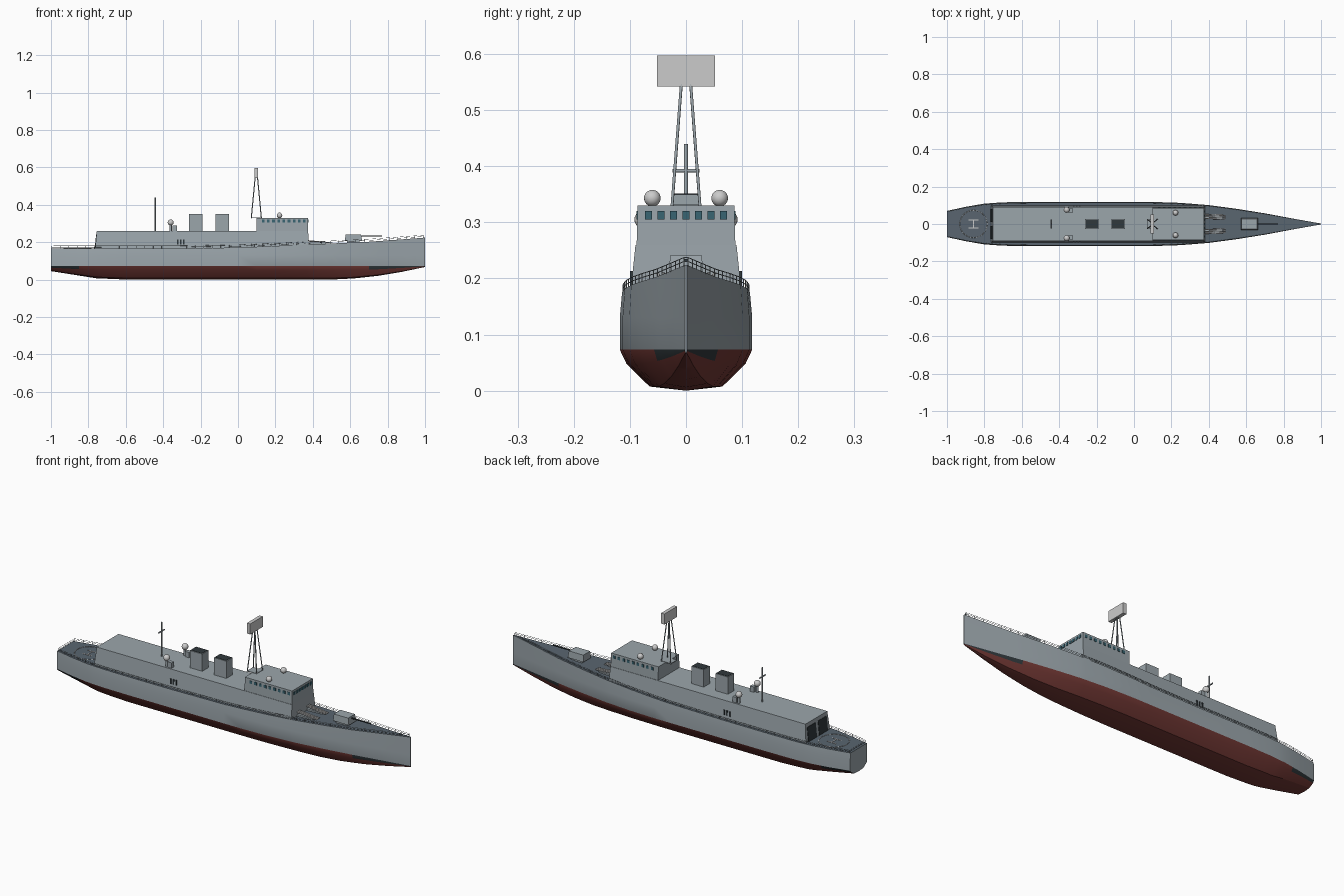
import bpy, bmesh, math
from mathutils import Vector

if "Cube" in bpy.data.objects:
    bpy.data.objects.remove(bpy.data.objects["Cube"])

def mat(name, c):
    m = bpy.data.materials.new(name)
    m.diffuse_color = (*c, 1)
    m.use_nodes = True
    m.node_tree.nodes["Principled BSDF"].inputs["Base Color"].default_value = m.diffuse_color
    return m

GREY = mat("hull_grey", (0.33, 0.38, 0.41))
DECK = mat("deck_grey", (0.10, 0.13, 0.16))
RED = mat("antifouling_red", (0.17, 0.04, 0.035))
BLACK = mat("dark", (0.03, 0.04, 0.045))
GLASS = mat("window_glass", (0.04, 0.13, 0.17))
PALE = mat("pale_grey", (0.55, 0.57, 0.55))

def add(name, me, m=None):
    ob = bpy.data.objects.new(name, me)
    bpy.context.collection.objects.link(ob)
    if m:
        me.materials.append(m)
    return ob

def box(name, x, y, z, m, top=None):
    """Box from (min, max) ranges; top gives optional x, y ranges of the upper face."""
    tx, ty = top or (x, y)
    bm = bmesh.new()
    lo = [bm.verts.new((a, b, z[0])) for a, b in ((x[0], y[0]), (x[1], y[0]), (x[1], y[1]), (x[0], y[1]))]
    hi = [bm.verts.new((a, b, z[1])) for a, b in ((tx[0], ty[0]), (tx[1], ty[0]), (tx[1], ty[1]), (tx[0], ty[1]))]
    bm.faces.new(lo[::-1])
    bm.faces.new(hi)
    for i in range(4):
        j = (i + 1) % 4
        bm.faces.new((lo[i], lo[j], hi[j], hi[i]))
    me = bpy.data.meshes.new(name)
    bm.to_mesh(me)
    bm.free()
    return add(name, me, m)

def tubes(name, lines, r, m, closed=False):
    cu = bpy.data.curves.new(name, 'CURVE')
    cu.dimensions = '3D'
    cu.bevel_depth, cu.bevel_resolution, cu.use_fill_caps = r, 1, True
    for pts in lines:
        s = cu.splines.new('POLY')
        s.points.add(len(pts) - 1)
        for p, co in zip(s.points, pts):
            p.co = (*co, 1)
        s.use_cyclic_u = closed
    return add(name, cu, m)

def ball(name, loc, r, m):
    bpy.ops.mesh.primitive_uv_sphere_add(segments=20, ring_count=12, radius=r, location=loc)
    ob = bpy.context.object
    ob.name = name
    ob.data.materials.append(m)
    bpy.ops.object.shade_smooth()

def interp(table, x):
    for (a, u), (b, v) in zip(table, table[1:]):
        if x <= b:
            return u + (v - u) * (x - a) / (b - a)
    return table[-1][1]

# Hull lines: half beam, keel height and deck sheer along x
BEAM = [(-1, .07), (-.9, .092), (-.8, .109), (-.7, .116), (-.55, .118), (.1, .118), (.25, .113), (.4, .101),
        (.55, .081), (.7, .057), (.85, .029), (.95, .011), (1, .002)]
KEEL = [(-1, .045), (-.76, .007), (-.6, 0), (.5, 0), (.62, .006), (.75, .02), (.88, .042), (1, .067)]
SHEER = [(-1, .166), (-.3, .167), (0, .171), (.37, .187), (.7, .202), (1, .224)]
STATIONS = sorted({a for a, _ in BEAM + KEEL + SHEER} | {-.85, -.4, -.15})

def deck(x):
    return interp(SHEER, x)

bm = bmesh.new()
rings = []
for x in STATIONS:
    w, k, d = interp(BEAM, x), interp(KEEL, x), deck(x)
    u = .073 - k
    half = [(.55 * w, k + .1 * u), (.9 * w, k + .66 * u), (w, .073), (w, .13), (.965 * w, d)]
    sec = [(-y, z) for y, z in half[::-1]] + [(0, k)] + half
    rings.append([bm.verts.new((x, y, z)) for y, z in sec])
for a, b, x0, x1 in zip(rings, rings[1:], STATIONS, STATIONS[1:]):
    for i in range(10):
        f = bm.faces.new((a[i], a[i + 1], b[i + 1], b[i]))
        f.material_index = 1 if 2 <= i <= 7 else 0
        if i in (2, 7) and (x0 >= .69 or x1 <= -.84):
            f.material_index = 3
    bm.faces.new((a[10], a[0], b[0], b[10])).material_index = 2
bm.faces.new(rings[0])
bm.faces.new(rings[-1][::-1])
bmesh.ops.recalc_face_normals(bm, faces=bm.faces)
me = bpy.data.meshes.new("hull")
bm.to_mesh(me)
bm.free()
hull = add("hull", me, GREY)
for m in (RED, DECK, BLACK):
    me.materials.append(m)
bpy.context.view_layer.objects.active = hull
hull.select_set(True)
bpy.ops.object.shade_smooth_by_angle(angle=math.radians(25))

# Superstructure and bridge
box("superstructure", (-.765, .38), (-.101, .101), (.155, .26), GREY, ((-.755, .375), (-.09, .09)))
box("bridge", (.1, .375), (-.088, .088), (.26, .33), GREY, ((.1, .373), (-.086, .086)))
for i in range(7):
    y = (i - 3) * .0223
    box("front_window", (.36, .3765), (y - .0065, y + .0065), (.305, .32), GLASS)
for s in (-1, 1):
    for i in range(9):
        x = .135 + i * .0275
        box("side_window", (x - .007, x + .007), sorted((s * .08, s * .0885)), (.305, .32), GLASS)
    # Side vents, hangar doors
    for i in range(3):
        x = -.325 + i * .016
        box("side_vent", (x, x + .007), sorted((s * .09, s * .0995)), (.187, .213), BLACK)
    box("hangar_door", (-.7665, -.75), sorted((s * .01, s * .08)), (.166, .24), BLACK,
        ((-.7585, -.75), sorted((s * .01, s * .08))))

# Funnels with dark caps
for x in (-.225, -.085):
    box("funnel", (x - .036, x + .036), (-.026, .026), (.26, .35), GREY)
    box("funnel_cap", (x - .032, x + .032), (-.022, .022), (.345, .3515), BLACK)

# Lattice mast with radar panel
legs = []
for sx in (-1, 1):
    for sy in (-1, 1):
        legs.append([(.098 + sx * .027, sy * .025, .328), (.098 + sx * .006, sy * .008, .55)])
tubes("mast_legs", legs, .0028, GREY)
box("mast_foot", (.07, .125), (-.025, .025), (.328, .332), GREY)
box("radar_panel", (.088, .107), (-.052, .052), (.542, .597), PALE)

# Aft pole mast with yard
tubes("aft_mast", [[(-.443, 0, .26), (-.443, 0, .44)]], .004, GREY)
tubes("aft_yard", [[(-.443, -.024, .392), (-.443, .024, .392)]], .0035, GREY)

# Radomes, aft pedestals
for s in (-1, 1):
    ball("bridge_radome", (.222, s * .06, .343), .0148, PALE)
    ball("aft_radome", (-.36, s * .076, .305), .016, PALE)
    tubes("radome_post", [[(-.36, s * .076, .26), (-.36, s * .076, .3)]], .007, GREY)
    box("radome_cabinet", (-.35, -.327), sorted((s * .062, s * .082)), (.26, .288), GREY)

# Foredeck gun
box("gun_mount", (.585, .65), (-.025, .025), (.19, .21), GREY)
box("gun_house", (.572, .664), (-.031, .031), (.207, .242), GREY, ((.575, .658), (-.028, .028)))
tubes("gun_barrel", [[(.655, 0, .232), (.77, 0, .232)]], .0035, BLACK)

# Foredeck launch rails
for s in (-1, 1):
    for k in range(3):
        y = .03 + .01 * k
        tubes("launch_rail", [[(.375, s * y, .208), (.49, s * (y - .004), .197)]], .003, PALE)
    box("launch_base", (.38, .47), sorted((s * .026, s * .054)), (.185, .197), GREY)

# Deck railings along both edges, joined at bow and stern
def edge(x, s, h):
    return (x, s * interp(BEAM, x) * .95, deck(x) + h)

xs = [-.995 + 1.985 * i / 44 for i in range(45)]
for h in (.007, .014):
    loop = [edge(x, 1, h) for x in xs] + [edge(x, -1, h) for x in reversed(xs)]
    tubes("railing", [loop], .0008, GREY, closed=True)
tubes("railing_posts", [[edge(x, s, -.002), edge(x, s, .014)] for x in xs for s in (-1, 1)], .0009, GREY)

# Helicopter pad markings
ring = [(-.858 + .073 * math.cos(t * math.tau / 48), .073 * math.sin(t * math.tau / 48), .1668) for t in range(48)]
tubes("pad_circle", [ring], .0013, PALE, closed=True)
for y in (-.022, .022):
    box("pad_mark", (-.885, -.831), (y - .002, y + .002), (.165, .1678), PALE)
box("pad_mark_bar", (-.86, -.856), (-.022, .022), (.165, .1678), PALE)
